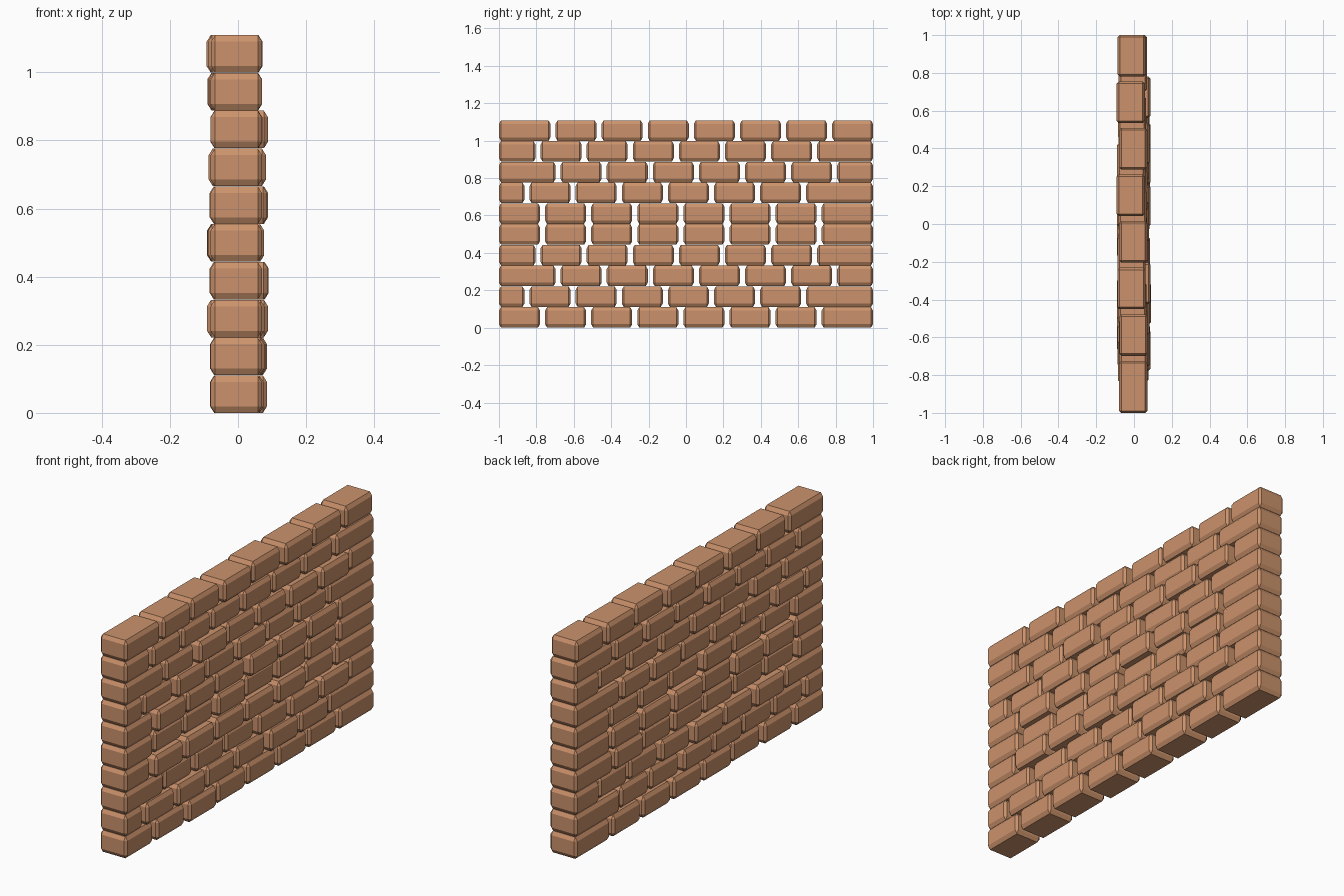
import bpy, bmesh, random
from mathutils import Vector
from itertools import product

if "Cube" in bpy.data.objects:
    bpy.data.objects.remove(bpy.data.objects["Cube"])

random.seed(4)
mat = bpy.data.materials.new("brick_clay")
mat.diffuse_color = (0.60, 0.29, 0.15, 1)
mat.use_nodes = True
mat.node_tree.nodes["Principled BSDF"].inputs["Base Color"].default_value = mat.diffuse_color

PITCH_Y, GAP = 0.2465, 0.027      # brick spacing and joint width
PITCH_Z, HEIGHT = 0.111, 0.110    # course spacing and brick height
CHAMFER = Vector((0.012, 0.011, 0.019))

# per course, bottom to top: first joint y, leftmost x, rightmost x
COURSES = [(-0.767, -0.082, 0.085), (-0.850, -0.082, 0.085),
           (-0.684, -0.091, 0.088), (-0.791, -0.083, 0.090),
           (-0.767, -0.091, 0.077), (-0.767, -0.083, 0.088),
           (-0.850, -0.086, 0.082), (-0.684, -0.080, 0.088),
           (-0.791, -0.090, 0.071)]
# top course offsets are visible from above
TOP_JOINT = -0.711
TOP_X = [-0.004, -0.003, -0.013, -0.004, -0.017, -0.004, -0.017, -0.012]


def add_brick(bm, x, y0, y1, z0, width):
    """Chamfered block: the hull of three inset points at each corner."""
    half = Vector((width / 2, (y1 - y0) / 2, HEIGHT / 2))
    centre = Vector((x, (y0 + y1) / 2, z0 + HEIGHT / 2))
    verts = []
    for signs in product((-1, 1), repeat=3):
        for axis in range(3):
            p = [signs[i] * (half[i] - (0 if i == axis else CHAMFER[i])) for i in range(3)]
            verts.append(bm.verts.new(centre + Vector(p)))
    bmesh.ops.convex_hull(bm, input=verts)


def build_course(index, first_joint, offsets):
    """One row of eight bricks running along y."""
    bm = bmesh.new()
    joints = [first_joint + i * PITCH_Y for i in range(7)]
    starts = [-1] + [j + GAP / 2 for j in joints]
    ends = [j - GAP / 2 for j in joints] + [1]
    for y0, y1, x in zip(starts, ends, offsets):
        add_brick(bm, x, y0, y1, index * PITCH_Z, 0.15)
    bmesh.ops.dissolve_limit(bm, angle_limit=0.02, verts=bm.verts[:], edges=bm.edges[:])
    bmesh.ops.recalc_face_normals(bm, faces=bm.faces[:])
    name = f"brick_course_{index + 1}"
    mesh = bpy.data.meshes.new(name)
    bm.to_mesh(mesh)
    bm.free()
    mesh.materials.append(mat)
    bpy.context.collection.objects.link(bpy.data.objects.new(name, mesh))


# staggered courses: flush end bricks, uneven bricks between them
for i, (joint, lo, hi) in enumerate(COURSES):
    a, b = lo + 0.075, hi - 0.075
    inner = [a, b] + [random.uniform(a, b) for _ in range(4)]
    random.shuffle(inner)
    build_course(i, joint, [-0.005] + inner + [-0.006])

# top course
build_course(9, TOP_JOINT, TOP_X)
